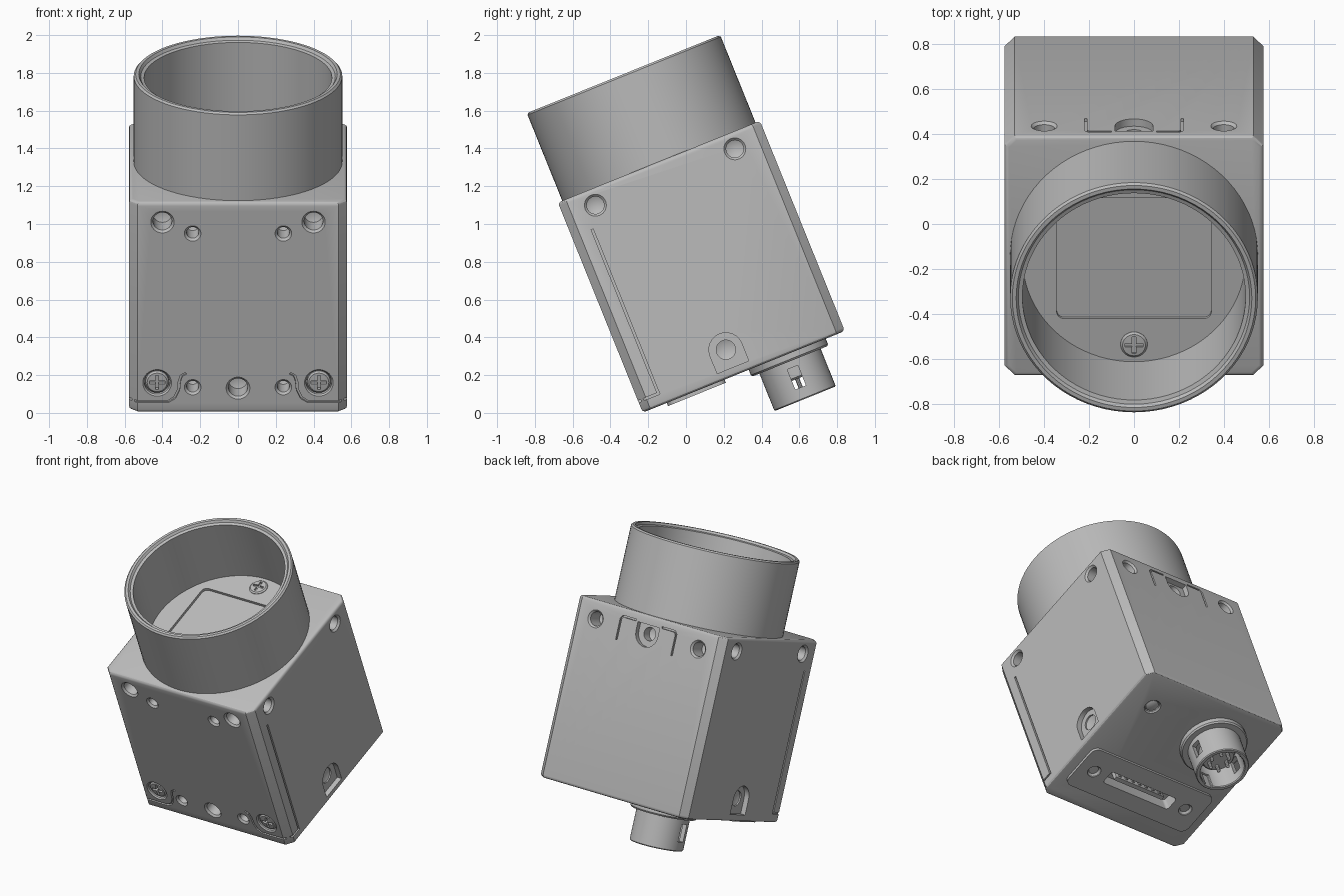
import bpy, bmesh
from math import pi, cos, sin, radians
from mathutils import Matrix, Vector

if "Cube" in bpy.data.objects:
    bpy.data.objects.remove(bpy.data.objects["Cube"])

HALF, HEIGHT = 0.577, 1.2
POSE = Matrix.Translation((0, 0.306, 0.2175)) @ Matrix.Rotation(radians(22), 4, 'X')

metal = bpy.data.materials.new("gray metal")
metal.use_nodes = True
COLOR = (0.5, 0.5, 0.5, 1)
metal.diffuse_color = COLOR
metal.node_tree.nodes["Principled BSDF"].inputs["Base Color"].default_value = COLOR


def frame(u, v, origin):
    """Matrix of a housing side: u and v lie in the face, w points outward."""
    u, v = Vector(u), Vector(v)
    m = Matrix((u, v, u.cross(v))).transposed().to_4x4()
    return Matrix.Translation(origin) @ m


FRONT = frame((1, 0, 0), (0, 0, 1), (0, -HALF, 0))
BACK = frame((-1, 0, 0), (0, 0, 1), (0, HALF, 0))
LEFT = frame((0, 1, 0), (0, 0, 1), (HALF, 0, 0))
RIGHT = frame((0, -1, 0), (0, 0, 1), (-HALF, 0, 0))
BOTTOM = frame((1, 0, 0), (0, -1, 0), (0, 0, 0))
TOP = Matrix.Translation((0, 0, 0))


def at(face, u, v, w=0):
    return face @ Matrix.Translation((u, v, w))


def merge(bm, part, matrix):
    bmesh.ops.transform(part, matrix=matrix, verts=part.verts)
    bmesh.ops.recalc_face_normals(part, faces=part.faces)
    mesh = bpy.data.meshes.new("temp")
    part.to_mesh(mesh)
    part.free()
    bm.from_mesh(mesh)
    bpy.data.meshes.remove(mesh)


def lathe(bm, profile, matrix, steps=32):
    part = bmesh.new()
    vs = [part.verts.new((r, 0, z)) for r, z in profile]
    edges = [part.edges.new(p) for p in zip(vs, vs[1:])]
    if profile[0][0] > 0:
        edges.append(part.edges.new((vs[-1], vs[0])))
    bmesh.ops.spin(part, geom=vs + edges, cent=(0, 0, 0), axis=(0, 0, 1),
                   angle=2 * pi, steps=steps, use_duplicate=False)
    bmesh.ops.remove_doubles(part, verts=part.verts, dist=1e-5)
    merge(bm, part, matrix)


def prism(bm, points, low, high, matrix):
    part = bmesh.new()
    face = part.faces.new([part.verts.new((x, y, low)) for x, y in points])
    new = bmesh.ops.extrude_face_region(part, geom=[face])["geom"]
    bmesh.ops.translate(part, vec=(0, 0, high - low),
                        verts=[g for g in new if isinstance(g, bmesh.types.BMVert)])
    merge(bm, part, matrix)


def rounded(hx, hy, r, n=6):
    """Outline of a rectangle with rounded corners."""
    out = []
    for q, (sx, sy) in enumerate([(1, 1), (-1, 1), (-1, -1), (1, -1)]):
        for i in range(n + 1):
            a = (q + i / n) * pi / 2
            out.append((sx * (hx - r) + r * cos(a), sy * (hy - r) + r * sin(a)))
    return out


def arch(r, length, flip=1):
    arc = [(r * cos(pi * i / 12), flip * r * sin(pi * i / 12)) for i in range(13)]
    return arc + [(-r, -flip * length), (r, -flip * length)]


def groove(bm, path, face, width=0.012, depth=0.015):
    """Thin mitred channel along a path on a face."""
    pts = [Vector(p) for p in path]
    one, two = [], []
    for i, p in enumerate(pts):
        a = (p - pts[i - 1]).normalized() if i else None
        b = (pts[i + 1] - p).normalized() if i + 1 < len(pts) else a
        t = ((a or b) + b).normalized()
        off = Vector((-t.y, t.x)) * width / 2 / max(t.dot(b), 0.5)
        one.append(p + off)
        two.insert(0, p - off)
    prism(bm, one + two, -depth, 0.02, face)


def hole(bm, face, u, v, r, depth=0.12, bevel=0.012):
    lathe(bm, [(0, 0.02), (r + 0.001, 0.02), (r, 0), (r - bevel, -bevel),
               (r - bevel, -depth), (0, -depth - 0.02)], at(face, u, v))


def finish(bm, name):
    mesh = bpy.data.meshes.new(name)
    bm.to_mesh(mesh)
    bm.free()
    obj = bpy.data.objects.new(name, mesh)
    bpy.context.collection.objects.link(obj)
    mesh.materials.append(metal)
    return obj


def cut(obj, bm):
    cutter = finish(bm, "cutter")
    cutter.hide_render = True
    mod = obj.modifiers.new("cut", 'BOOLEAN')
    mod.operation, mod.solver, mod.object = 'DIFFERENCE', 'EXACT', cutter
    bpy.context.view_layer.objects.active = obj
    bpy.ops.object.modifier_apply(modifier=mod.name)
    bpy.data.objects.remove(cutter)


# Housing: chamfered block with softened top and bottom rims
bm = bmesh.new()
prism(bm, rounded(HALF, HALF, 0.045, 1), 0, HEIGHT, TOP)
rims = [e for e in bm.edges if abs(e.verts[0].co.z - e.verts[1].co.z) < 0.01]
bmesh.ops.bevel(bm, geom=rims, offset=0.02, segments=3, profile=0.5, affect='EDGES')
housing = finish(bm, "housing")

# Pockets and parting lines
bm = bmesh.new()
for side, s in ((LEFT, 1), (RIGHT, -1)):
    prism(bm, arch(0.09, 0.1), -0.035, 0.02, at(side, -0.044 * s, 0.144))
    groove(bm, [(-0.55 * s, 0.063), (-0.462 * s, 0.063), (-0.462 * s, 1.0)], side)
    groove(bm, [(s * 0.55, 0.063), (s * 0.37, 0.063), (s * 0.335, 0.085), (s * 0.315, 0.13),
                (s * 0.31, 0.18), (s * 0.3, 0.21), (s * 0.275, 0.225)], FRONT)
prism(bm, arch(0.085, 0.06, -1), -0.035, 0.02, at(BACK, 0, 1.08))
for s in (-1, 1):
    groove(bm, [(s * 0.1, 1.147), (s * 0.2, 1.147), (s * 0.215, 1.13), (s * 0.215, 0.99)], BACK)
prism(bm, rounded(0.27, 0.05, 0.02), -0.07, 0.05, at(BOTTOM, 0, 0.275))
cut(housing, bm)

# Screw holes
bm = bmesh.new()
for s in (-1, 1):
    hole(bm, FRONT, s * 0.4, 1.088, 0.062)
    hole(bm, FRONT, s * 0.24, 1.023, 0.044)
    hole(bm, FRONT, s * 0.24, 0.145, 0.044)
    hole(bm, FRONT, s * 0.428, 0.17, 0.076, 0.04, 0.008)
    hole(bm, BACK, s * 0.4, 1.08, 0.058)
    for side in (LEFT, RIGHT):
        hole(bm, side, s * 0.398, 1.112, 0.058)
hole(bm, FRONT, 0, 0.14, 0.063)
hole(bm, BACK, 0, 1.08, 0.05, 0.1, 0.006)
for side, s in ((LEFT, 1), (RIGHT, -1)):
    hole(bm, side, -0.044 * s, 0.144, 0.053, 0.045, 0.002)
hole(bm, BOTTOM, 0.357, -0.328, 0.055, 0.03, 0.008)
cut(housing, bm)

# Lens mount: open tube with a floor and a recessed sensor window
bm = bmesh.new()
lathe(bm, [(0, 1.18), (0.552, 1.18), (0.552, 1.69), (0.542, 1.7), (0.525, 1.7),
           (0.515, 1.685), (0.497, 1.68), (0.497, 1.225), (0, 1.225)], TOP, 80)
lens_mount = finish(bm, "lens_mount")
bm = bmesh.new()
prism(bm, rounded(0.345, 0.29, 0.035), 1.207, 1.3, TOP)
cut(lens_mount, bm)

# Cross-head screws
parts = [housing, lens_mount]


def screw(name, matrix, r):
    bm = bmesh.new()
    lathe(bm, [(0, -0.03), (r, -0.03), (r, 0), (r * 0.85, 0.008), (0, 0.012)], matrix)
    obj = finish(bm, name)
    a, b = r * 0.13, r * 0.65
    cross = [(b, a), (a, a), (a, b), (-a, b), (-a, a), (-b, a),
             (-b, -a), (-a, -a), (-a, -b), (a, -b), (a, -a), (b, -a)]
    bm = bmesh.new()
    prism(bm, cross, -0.018, 0.03, matrix)
    cut(obj, bm)
    parts.append(obj)


for s, label in ((1, "left"), (-1, "right")):
    screw("front_screw_" + label, at(FRONT, s * 0.428, 0.17, -0.015), 0.062)
for s, label in ((1, "back"), (-1, "front")):
    screw("floor_screw_" + label, at(TOP, 0, s * 0.413, 1.228), 0.06)

# Bottom plate with socket opening and two holes
bm = bmesh.new()
prism(bm, rounded(0.5, 0.165, 0.05), -0.004, 0.018, at(BOTTOM, 0, 0.275))
plate = finish(bm, "socket_plate")
bm = bmesh.new()
prism(bm, rounded(0.27, 0.05, 0.02), -0.05, 0.05, at(BOTTOM, 0, 0.275))
for s in (-1, 1):
    lathe(bm, [(0, 0.05), (0.045, 0.05), (0.045, 0.012), (0.032, 0.0), (0.032, -0.03),
               (0, -0.03)], at(BOTTOM, s * 0.38, 0.275))
cut(plate, bm)
parts.append(plate)

# Socket contacts
bm = bmesh.new()
prism(bm, rounded(0.2, 0.014, 0.005, 2), -0.075, -0.005, at(BOTTOM, 0, 0.275))
for i in range(7):
    prism(bm, rounded(0.01, 0.022, 0.003, 1), -0.075, -0.02, at(BOTTOM, (i - 3) * 0.055, 0.275))
parts.append(finish(bm, "socket_contacts"))

# Indicator lamp
bm = bmesh.new()
lathe(bm, [(0, -0.05), (0.042, -0.05), (0.042, -0.012), (0.03, -0.006), (0, -0.004)],
      at(BOTTOM, 0.357, -0.328))
parts.append(finish(bm, "indicator_lamp"))

# Round cable connector with side windows and rim key slots
PLUG = at(BOTTOM, -0.21, -0.248)
bm = bmesh.new()
lathe(bm, [(0, -0.01), (0.22, -0.01), (0.22, 0.03), (0.212, 0.04), (0.175, 0.04), (0.175, 0.248),
           (0.17, 0.254), (0.15, 0.254), (0.145, 0.248), (0.145, 0.06), (0, 0.06)], PLUG, 48)
connector = finish(bm, "connector_shell")
bm = bmesh.new()
for s in (-1, 1):
    prism(bm, rounded(0.04, 0.03, 0.004, 1), 0.075, 0.19, PLUG @ Matrix.Translation((s * 0.16, 0, 0)))
    prism(bm, rounded(0.03, 0.02, 0.004, 1), 0.14, 0.3, PLUG @ Matrix.Translation((0, s * 0.135, 0)))
cut(connector, bm)
parts.append(connector)

# Connector core with pins
bm = bmesh.new()
lathe(bm, [(0, 0.05), (0.11, 0.05), (0.11, 0.13), (0.1, 0.14), (0, 0.14)], PLUG)
for i in range(6):
    a = i * pi / 3
    lathe(bm, [(0, 0.13), (0.012, 0.13), (0.012, 0.19), (0, 0.2)],
          at(PLUG, 0.065 * cos(a), 0.065 * sin(a)), 10)
parts.append(finish(bm, "connector_core"))

# Tilt everything and smooth the curved faces
bpy.ops.object.select_all(action='DESELECT')
for obj in parts:
    obj.data.transform(POSE)
    obj.select_set(True)
bpy.context.view_layer.objects.active = housing
bpy.ops.object.shade_smooth_by_angle(angle=radians(30))
